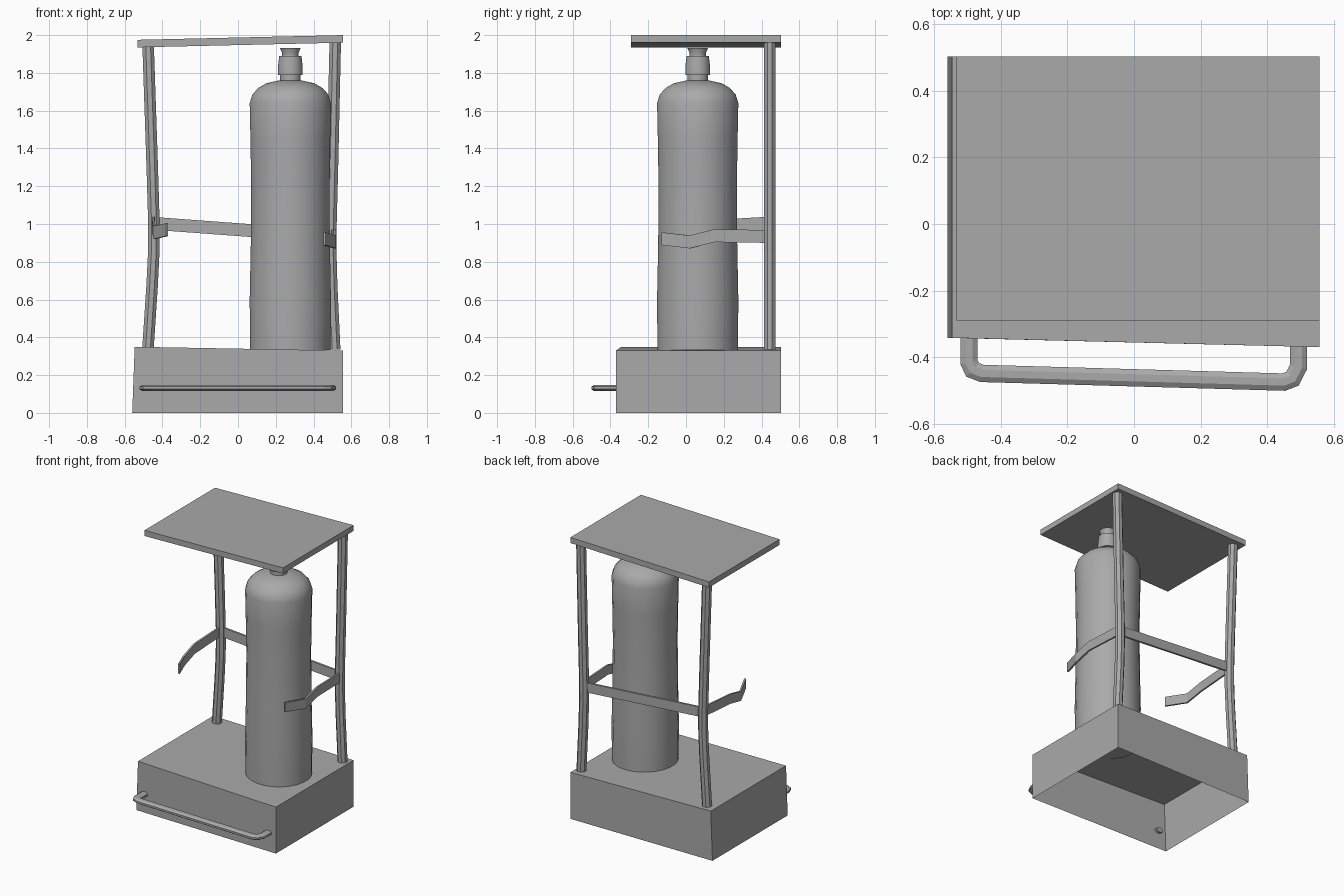
import bpy, bmesh, math
from mathutils import Vector

cube = bpy.data.objects.get("Cube")
if cube:
    bpy.data.objects.remove(cube, do_unlink=True)

grey = bpy.data.materials.new("plain grey")
grey.use_nodes = True
COLOR = (0.4, 0.4, 0.4, 1)
grey.diffuse_color = COLOR
grey.node_tree.nodes["Principled BSDF"].inputs["Base Color"].default_value = COLOR


def loft(name, rings, cap_start=True, cap_end=True, smooth=None):
    """Skin a list of closed rings, optionally capped."""
    bm = bmesh.new()
    loops = [[bm.verts.new(p) for p in ring] for ring in rings]
    n = len(loops[0])
    for a, b in zip(loops, loops[1:]):
        for i in range(n):
            j = (i + 1) % n
            bm.faces.new((a[i], a[j], b[j], b[i]))
    if cap_start:
        bm.faces.new(loops[0][::-1])
    if cap_end:
        bm.faces.new(loops[-1])
    bmesh.ops.recalc_face_normals(bm, faces=bm.faces)
    mesh = bpy.data.meshes.new(name)
    bm.to_mesh(mesh)
    bm.free()
    mesh.materials.append(grey)
    obj = bpy.data.objects.new(name, mesh)
    bpy.context.collection.objects.link(obj)
    if smooth:
        bpy.ops.object.select_all(action="DESELECT")
        obj.select_set(True)
        bpy.context.view_layer.objects.active = obj
        bpy.ops.object.shade_smooth_by_angle(angle=math.radians(smooth))
    return obj


def circle(x, y, z, r, sides):
    return [(x + r * math.cos((i + 0.5) * math.tau / sides),
             y + r * math.sin((i + 0.5) * math.tau / sides), z) for i in range(sides)]


def sweep(name, path, section):
    """Sweep a (sideways, vertical) section along a mostly level path."""
    pts = [Vector(p) for p in path]
    rings = []
    for i, p in enumerate(pts):
        dirs = [(b - a).to_2d().normalized() for a, b in zip(pts, pts[1:])][max(i - 1, 0):i + 1]
        d = sum(dirs, Vector((0, 0))).normalized()
        mitre = 1 / max(d.dot(dirs[0]), 0.5)
        side = Vector((d.y, -d.x, 0)) * mitre
        rings.append([p + side * s + Vector((0, 0, v)) for s, v in section])
    return loft(name, rings)


def strap(height, thick):
    h, t = height / 2, thick / 2
    return [(-t, -h), (t, -h), (t, h), (-t, h)]


# Hollow, slightly skewed base, open underneath
loft("base", [
    [(-0.56, -0.342, 0), (0.557, -0.37, 0), (0.557, 0.503, 0), (-0.56, 0.503, 0)],
    [(-0.547, -0.342, 0.35), (0.557, -0.37, 0.33), (0.557, 0.503, 0.33), (-0.547, 0.503, 0.35)],
], cap_start=False)

# Sloping roof slab
loft("roof", [[(x, y, z + (0.025 if x > 0 else 0))
               for x, y in ((-0.533, -0.29), (0.557, -0.29), (0.557, 0.503), (-0.533, 0.503))]
              for z in (1.935, 1.975)])

# Bowed rear posts
for name, profile in (
    ("left_side_post", [(0.335, 0.512), (0.67, 0.496), (0.85, 0.491), (1.0, 0.492), (1.3, 0.5), (1.97, 0.515)]),
    ("right_side_post", [(0.335, -0.477), (0.67, -0.455), (0.85, -0.446), (1.0, -0.445), (1.3, -0.454), (1.95, -0.476)]),
):
    loft(name, [circle(x, 0.443, z, 0.033, 8) for z, x in profile])

# Gas bottle with domed shoulder, and its stepped valve
BX, BY = 0.277, 0.062
body = [(0.333, 0.215), (0.6, 0.217), (0.9, 0.211), (1.2, 0.209), (1.45, 0.213), (1.64, 0.217),
        (1.685, 0.203), (1.72, 0.172), (1.745, 0.128), (1.76, 0.06)]
loft("bottle", [circle(BX, BY, z, r, 24) for z, r in body], smooth=40)
valve = [(1.755, 0.055), (1.79, 0.055), (1.79, 0.067), (1.84, 0.066), (1.89, 0.06),
         (1.89, 0.044), (1.905, 0.044), (1.932, 0.056)]
loft("valve", [circle(BX, BY, z, r, 16) for z, r in valve], smooth=35)

# Rear crossbar and the two bent retaining arms
sweep("rear_rail", [(-0.445, 0.443, 1.003), (0.492, 0.443, 0.934)], strap(0.068, 0.015))
sweep("left_arm", [(0.5, 0.443, 0.934), (0.512, 0.15, 0.938), (0.512, 0.02, 0.905), (0.457, -0.128, 0.922)],
      strap(0.068, 0.012))
sweep("right_arm", [(-0.445, 0.443, 1.005), (-0.45, 0.15, 0.988), (-0.44, 0.02, 0.955), (-0.375, -0.128, 0.97)],
      strap(0.068, 0.012))

# Flattened push handle on the front
section = [(0.026 * math.cos((i + 0.5) * math.tau / 8) / 0.924,
            0.0165 * math.sin((i + 0.5) * math.tau / 8) / 0.924) for i in range(8)]
sweep("front_handle", [
    (-0.496, -0.325, 0.132), (-0.496, -0.415, 0.132), (-0.485, -0.438, 0.132), (-0.457, -0.449, 0.132),
    (0.45, -0.475, 0.132), (0.476, -0.465, 0.132), (0.494, -0.43, 0.132), (0.494, -0.35, 0.132),
], section)
